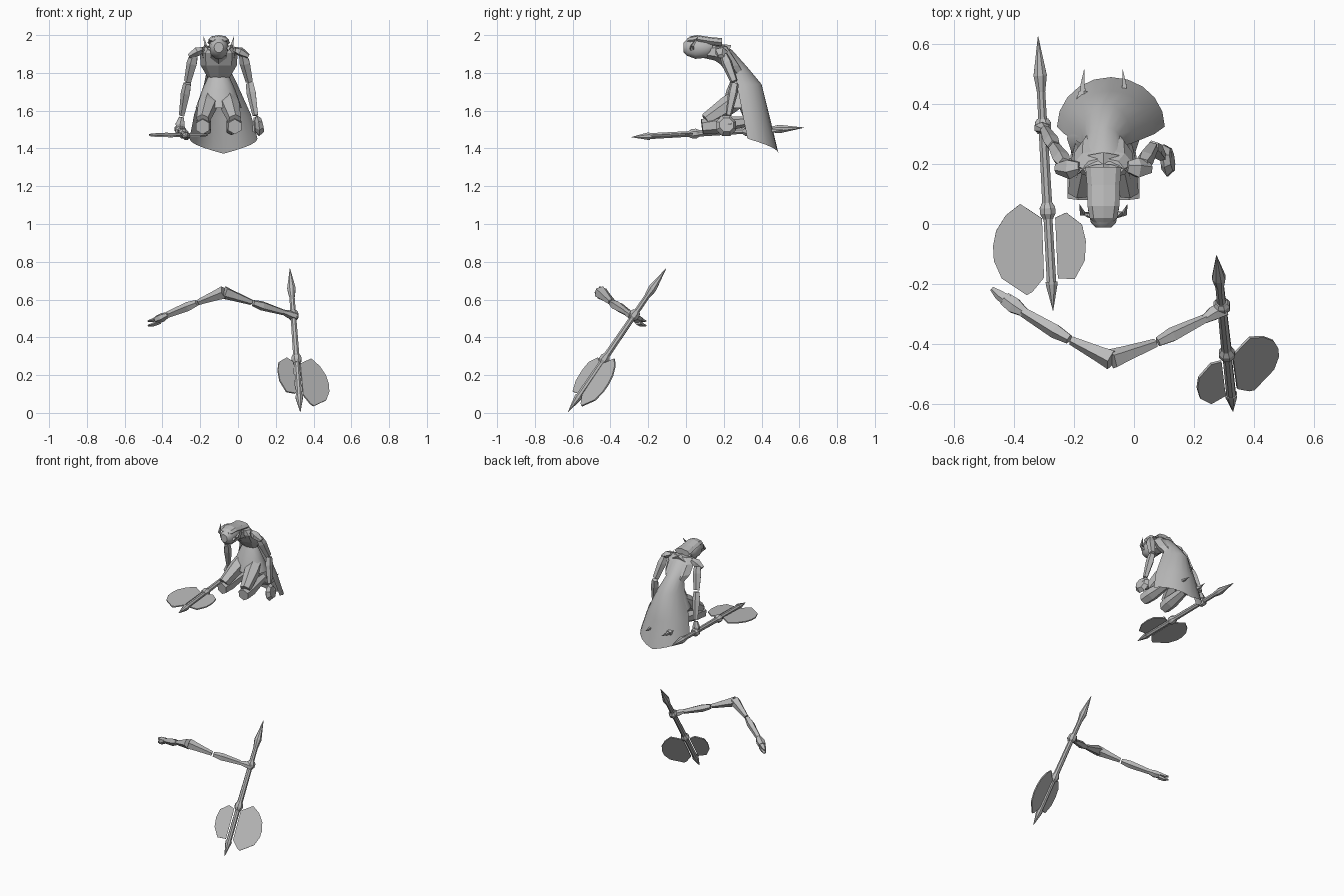
import bpy, bmesh, math
from mathutils import Vector

cube = bpy.data.objects.get("Cube")
if cube:
    bpy.data.objects.remove(cube, do_unlink=True)

grey = bpy.data.materials.new("stone_grey")
grey.use_nodes = True
COLOUR = (0.5, 0.5, 0.5, 1)
grey.diffuse_color = COLOUR
grey.node_tree.nodes["Principled BSDF"].inputs["Base Color"].default_value = COLOUR

CX = -0.102            # centre plane of the kneeling figure
SIDES = (("right", -1), ("left", 1))


def finish(name, bm, smooth=False):
    bmesh.ops.recalc_face_normals(bm, faces=bm.faces)
    mesh = bpy.data.meshes.new(name)
    for f in bm.faces:
        f.smooth = smooth and len(f.verts) == 4
    bm.to_mesh(mesh)
    bm.free()
    mesh.materials.append(grey)
    obj = bpy.data.objects.new(name, mesh)
    bpy.context.collection.objects.link(obj)
    return obj


def skin(name, rings, closed=True, smooth=False, caps=True):
    """Join rings of points into a surface."""
    bm = bmesh.new()
    rows = [[bm.verts.new(p) for p in r] for r in rings]
    n = len(rows[0])
    for a, b in zip(rows, rows[1:]):
        for i in range(n if closed else n - 1):
            j = (i + 1) % n
            bm.faces.new((a[i], a[j], b[j], b[i]))
    if closed and caps:
        bm.faces.new(rows[0])
        bm.faces.new(rows[-1])
    return finish(name, bm, smooth)


def tube(name, points, radii, sides=6, squash=1.0):
    """Faceted limb through points with a radius at each."""
    pts = [Vector(p) for p in points]
    rings = []
    for i, p in enumerate(pts):
        d = (pts[min(i + 1, len(pts) - 1)] - pts[max(i - 1, 0)]).normalized()
        ref = Vector((0, 0, 1)) if abs(d.z) < 0.8 else Vector((0, 1, 0))
        a = d.cross(ref).normalized()
        b = a.cross(d)
        ring = []
        for k in range(sides):
            t = math.tau * (k + 0.5) / sides
            ring.append(p + radii[i] * (a * math.cos(t) + b * squash * math.sin(t)))
        rings.append(ring)
    return skin(name, rings)


def segment(name, a, b, r0, mid, r1, sides=5):
    """Single limb piece swelling a third of the way along."""
    a, b = Vector(a), Vector(b)
    tube(name, (a, a.lerp(b, 0.3), b), (r0, mid, r1), sides)


def oval(cx, cy, cz, rx, ry, axis, n=10):
    pts = []
    for k in range(n):
        t = math.tau * k / n
        c, s = math.cos(t) * rx, math.sin(t) * ry
        pts.append((cx + c, cy + s, cz) if axis == "z" else (cx + c, cy, cz + s))
    return pts


# Axe: shaft, collar, spikes and two unequal blades
WIDE = ((.607, .02), (.555, .09), (.59, .14), (.64, .175), (.69, .188), (.74, .188),
        (.80, .165), (.86, .085), (.85, .065), (.805, .024))
NARROW = ((.607, -.024), (.592, -.062), (.635, -.112), (.69, -.122),
          (.755, -.115), (.815, -.078), (.81, -.022))


def axe(prefix, start, end, side):
    start, end = Vector(start), Vector(end)
    d = (end - start).normalized()
    u = Vector(side)
    u = (u - d * u.dot(d)).normalized()
    n = d.cross(u)
    length = (end - start).length

    def rod(part, stations):
        tube(prefix + part, [start + d * t for t, r in stations],
             [r for t, r in stations], 8)

    rod("_rear_spike", ((0, .001), (.13, .024), (.185, .015)))
    rod("_shaft", ((.18, .015), (.56, .018)))
    rod("_collar", ((.555, .018), (.573, .028), (.592, .028), (.61, .018)))
    rod("_head_rod", ((.61, .016), (.82, .017)))
    rod("_front_spike", ((.82, .021), (.83, .021), (length, .001)))
    for part, outline in (("_wide_blade", WIDE), ("_narrow_blade", NARROW)):
        skin(prefix + part, [[start + d * t + u * w + n * h for t, w in outline]
                             for h in (-.004, .004)])
    # Gripping fist around the shaft
    rod("_fist", ((.275, .02), (.288, .029), (.312, .029), (.325, .02)))


axe("kneeler_axe", (-.32, .625, 1.51), (-.27, -.288, 1.46), (-1, 0, 0))
axe("loose_axe", (.275, -.105, .765), (.33, -.625, .004), (.87, .44, -.24))

# Head with long crest, and neck
skin("head", [oval(CX, y, z, rx, rz, "y") for y, z, rx, rz in (
    (-.012, 1.935, .025, .028), (.005, 1.935, .042, .046),
    (.05, 1.935, .052, .064), (.11, 1.932, .052, .054), (.14, 1.94, .035, .03))], smooth=True)
skin("crest", [oval(CX, y, z, rx, rz, "y", 8) for y, z, rx, rz in (
    (.005, 1.968, .03, .012), (.02, 1.973, .046, .02), (.06, 1.978, .053, .022),
    (.13, 1.967, .055, .022), (.19, 1.96, .06, .024))])
tube("neck", ((CX, .09, 1.915), (CX, .16, 1.91), (CX, .22, 1.89)), (.035, .045, .06))

# Torso leaning forward, and flared skirt
skin("torso", [oval(CX, y, z, rx, ry, "z", 8) for y, z, rx, ry in (
    (.29, 1.77, .055, .04), (.24, 1.84, .096, .055),
    (.2, 1.905, .1, .05), (.185, 1.94, .07, .035))])
skin("skirt", [oval(CX, y, z, rx, ry, "z", 12) for y, z, rx, ry in (
    (.29, 1.79, .052, .04), (.285, 1.71, .088, .07), (.285, 1.615, .122, .095))],
    smooth=True, caps=False)

# Cape: open sheet, narrow at the waist, pointed at the hem
cape = []
for shift, back, front, z_mid, z_edge, half in (
        (0, .20, .15, 1.95, 1.935, .09), (0, .245, .18, 1.92, 1.89, .085),
        (0, .325, .26, 1.83, 1.81, .064), (.01, .40, .27, 1.74, 1.74, .088),
        (.02, .445, .30, 1.56, 1.58, .15), (.025, .49, .325, 1.372, 1.452, .18)):
    row = []
    for k in range(11):
        a = math.pi * (k / 10 - 0.5)
        dip = 1 - abs(k / 5 - 1)
        row.append((CX + shift + half * math.sin(a), front + (back - front) * math.cos(a),
                    z_edge + (z_mid - z_edge) * dip))
    cape.append(row)
skin("cape", cape, closed=False, smooth=True)

for side, s in SIDES:
    def at(x, y, z):
        return (CX + s * x, y, z)

    # Horns and shoulder guards
    tube(side + "_horn", (at(.045, .03, 1.925), at(.07, .035, 1.945), at(.08, .065, 1.992)),
         (.014, .01, .001), 4)
    tube(side + "_shoulder_guard", (at(.08, .19, 1.925), at(.115, .185, 1.912), at(.158, .185, 1.888)),
         (.02, .036, .018), 5, .7)
    # Arms
    hand_y = .315 if s < 0 else .225
    segment(side + "_upper_arm", at(.13, .2, 1.895), at(.163, .255, 1.755), .023, .03, .021)
    segment(side + "_forearm", at(.165, .258, 1.745), at(.195, hand_y, 1.575), .022, .027, .016)
    tube(side + "_wrist", (at(.197, hand_y, 1.565), at(.205, hand_y + .005, 1.53), at(.195, hand_y + .01, 1.485)),
         (.014, .028, .02), 6, .7)
    # Folded legs with spurs poking through the cape
    segment(side + "_thigh", at(.05, .27, 1.66), at(.085, .105, 1.55), .05, .052, .036, 6)
    segment(side + "_shin", at(.085, .085, 1.515), at(.07, .335, 1.545), .04, .045, .026, 6)
    tube(side + "_foot", (at(.07, .32, 1.53), at(.068, .39, 1.50), at(.065, .44, 1.49)),
         (.028, .032, .02), 6)
    tube(side + "_spur", (at(.066, .43, 1.495), at(.07, .465, 1.495), at(.064, .515, 1.50)),
         (.014, .009, .001), 4)

# Round guard on the free left hand
tube("left_hand_disc", ((.088, .21, 1.52), (.105, .212, 1.52), (.128, .215, 1.525)),
     (.03, .058, .04), 8)

# Loose pair of joined arms below
bend = (-.073, -.452, .638)
segment("loose_right_upper_arm", bend, (-.208, -.388, .586), .036, .029, .016)
segment("loose_left_upper_arm", bend, (.072, -.398, .586), .036, .029, .016)
segment("loose_right_forearm", (-.216, -.384, .582), (-.37, -.292, .52), .017, .026, .018)
segment("loose_left_forearm", (.08, -.394, .582), (.24, -.315, .533), .017, .026, .016)
tube("loose_left_wrist", ((.235, -.318, .535), (.265, -.298, .524), (.30, -.28, .512)),
     (.016, .026, .03), 6, .8)
tube("loose_right_palm", ((-.365, -.295, .522), (-.40, -.272, .505), (-.43, -.25, .494)),
     (.017, .03, .026), 6, .8)
for name, drop in (("fingers", .008), ("thumb", -.016)):
    tube("loose_right_" + name, ((-.42, -.255, .495 + drop), (-.45, -.235, .482 + drop),
         (-.474, -.215, .478 + drop)), (.022, .018, .008), 5, .6)
